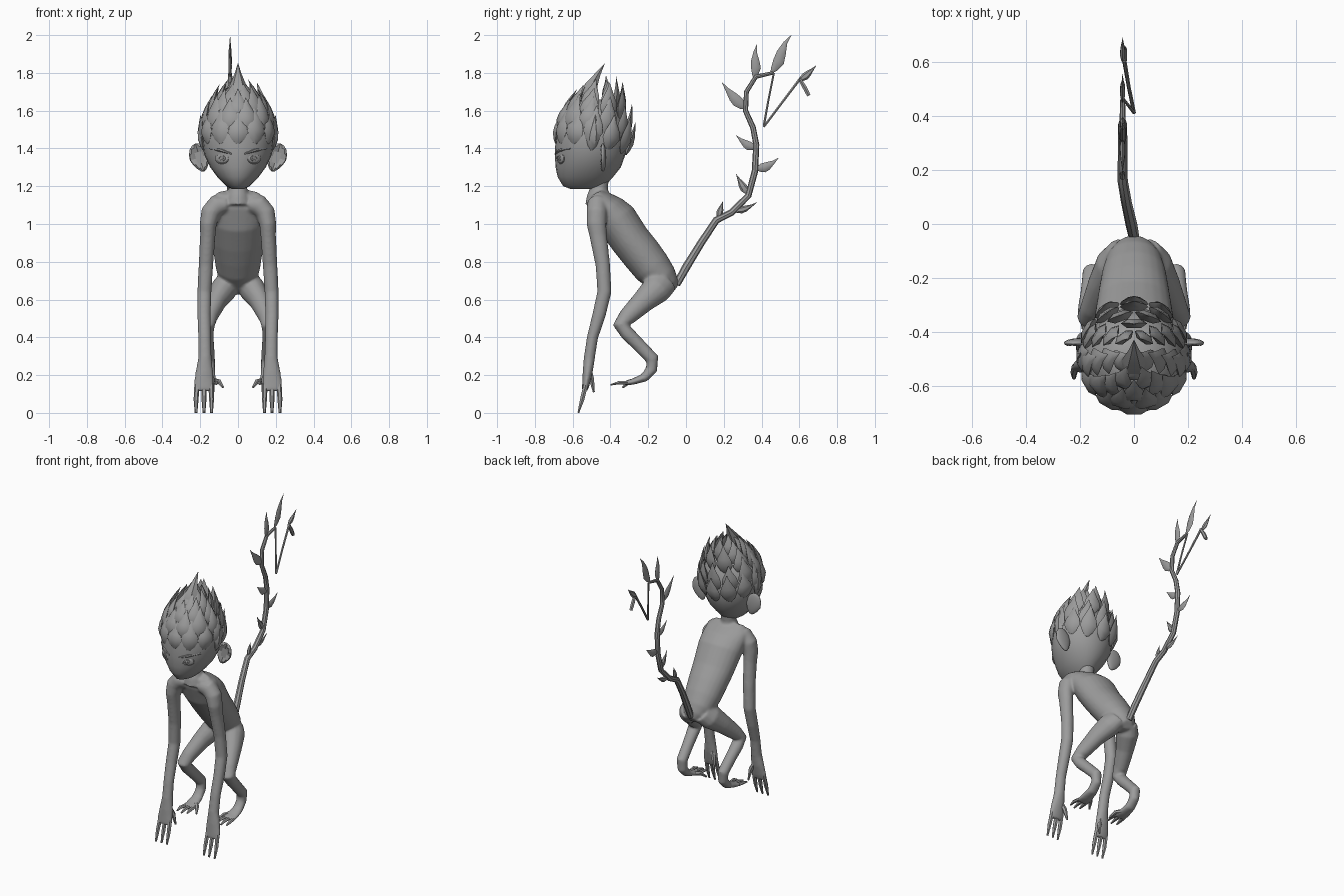
import bpy, bmesh, math
from mathutils import Vector

grey = bpy.data.materials.new("clay_grey")
grey.diffuse_color = (0.33, 0.33, 0.33, 1)


def loft(name, rings):
    """Skin a list of equal-length point rings and cap both ends."""
    bm = bmesh.new()
    rows = [[bm.verts.new(p) for p in r] for r in rings]
    n = len(rows[0])
    for a, b in zip(rows, rows[1:]):
        for i in range(n):
            j = (i + 1) % n
            bm.faces.new((a[i], a[j], b[j], b[i]))
    bm.faces.new(rows[0])
    bm.faces.new(rows[-1])
    bmesh.ops.recalc_face_normals(bm, faces=bm.faces)
    me = bpy.data.meshes.new(name)
    bm.to_mesh(me)
    bm.free()
    me.materials.append(grey)
    ob = bpy.data.objects.new(name, me)
    bpy.context.collection.objects.link(ob)
    return ob


def oval(c, u, v, ru, rv, n):
    return [c + u * ru * math.cos(2 * math.pi * i / n) + v * rv * math.sin(2 * math.pi * i / n)
            for i in range(n)]


def tube(name, pts, n=10, s=1):
    """Tube along points (x, y, z, half width[, half depth]); s=-1 mirrors in x."""
    P = [Vector((p[0] * s, p[1], p[2])) for p in pts]
    rings = []
    for i, p in enumerate(pts):
        t = (P[min(i + 1, len(P) - 1)] - P[max(i - 1, 0)]).normalized()
        u = (Vector((s, 0, 0)) - t * t.x * s).normalized()
        rings.append(oval(P[i], u, t.cross(u), p[3], p[-1], n))
    return loft(name, rings)


def leaf(name, base, tip, w, th, normal, bend=(0, 0, 0), sway=0):
    """Pointed leaf, widest a third of the way up, bowed by bend, S-curved by sway."""
    base, tip = Vector(base), Vector(tip)
    d = tip - base
    n = Vector(normal)
    n = (n - d * n.dot(d) / d.length_squared).normalized()
    u = d.normalized().cross(n)
    rings = []
    for t, k in ((0, .15), (.12, .62), (.32, 1), (.52, .85), (.78, .35), (1, .02)):
        c = base + d * t + Vector(bend) * 4 * t * (1 - t) + u * sway * math.sin(2 * math.pi * t)
        rings.append(oval(c, u, n, w * k, th * k, 6))
    return loft(name, rings)


def ball(name, c, r, rot=(0, 0, 0), seg=16):
    bpy.ops.mesh.primitive_uv_sphere_add(segments=seg, ring_count=seg // 2, radius=1,
                                         location=c, rotation=rot)
    ob = bpy.context.object
    ob.name, ob.scale = name, r
    ob.data.materials.append(grey)
    return ob


# Head: half width, front y and back y by height
head = [(1.185, .03, -.61, -.47), (1.20, .06, -.65, -.43), (1.25, .11, -.68, -.385),
        (1.30, .147, -.69, -.345), (1.37, .18, -.695, -.32), (1.45, .19, -.69, -.31),
        (1.52, .18, -.68, -.32), (1.58, .155, -.655, -.345), (1.63, .11, -.61, -.38),
        (1.66, .05, -.56, -.44)]
loft("head", [oval(Vector((0, (f + b) / 2, z)), Vector((1, 0, 0)), Vector((0, 1, 0)),
                   w, (b - f) / 2, 24) for z, w, f, b in head])

# Torso, leaning forward and tapering to the tail, and neck
body = [tube("body", [(0, -.475, 1.165, .11, .035), (0, -.45, 1.12, .148, .068),
                      (0, -.41, 1.075, .152, .092), (0, -.37, 1.025, .15, .11),
                      (0, -.295, .915, .138, .106), (0, -.235, .84, .128, .106),
                      (0, -.18, .77, .118, .102), (0, -.125, .71, .10, .085),
                      (0, -.085, .67, .07, .06), (0, -.06, .65, .035, .03)], 24),
        tube("neck", [(0, -.455, 1.25, .048), (0, -.46, 1.19, .048),
                      (0, -.465, 1.15, .06), (0, -.465, 1.10, .07)], 14)]

for s, side in ((1, "left"), (-1, "right")):
    # Arm and palm
    body.append(tube(side + "_arm", [
        (.06, -.47, 1.105, .045, .05), (.11, -.47, 1.10, .058, .055),
        (.145, -.472, 1.06, .053, .055), (.158, -.474, 1.0, .045, .053),
        (.16, -.465, .94, .041, .047), (.17, -.44, .78, .039), (.178, -.432, .64, .038),
        (.18, -.46, .52, .036), (.177, -.495, .40, .034, .03),
        (.175, -.512, .29, .036, .03), (.178, -.52, .22, .047, .027),
        (.181, -.53, .15, .055, .02), (.181, -.537, .115, .05, .015)], 14, s))
    # Leg and foot
    body.append(tube(side + "_leg", [
        (.045, -.125, .70, .06, .085), (.075, -.155, .655, .07, .08),
        (.116, -.225, .592, .056, .062), (.153, -.31, .51, .046, .048),
        (.167, -.345, .465, .044, .043), (.168, -.31, .42, .04, .038),
        (.162, -.25, .36, .036, .036), (.156, -.178, .285, .035, .036),
        (.153, -.182, .23, .032, .032), (.153, -.22, .187, .036, .024),
        (.15, -.285, .164, .046, .016), (.15, -.325, .158, .046, .012)], 14, s))
    # Fingers and thumb
    for x0, x1 in ((.143, .14), (.18, .18), (.217, .222)):
        tube(side + "_finger", [(x0, -.53, .15, .014), (x1, -.55, .07, .013),
                                (x1, -.57, 0, .007, .005)], 6, s)
    tube(side + "_thumb", [(.165, -.515, .24, .015), (.14, -.50, .18, .015),
                           (.13, -.488, .11, .006)], 6, s)
    # Toes
    for x0, x1, y1, z1 in ((.12, .115, -.385, .15), (.15, .15, -.40, .148), (.18, .187, -.39, .15)):
        tube(side + "_toe", [(x0, -.31, .16, .014, .01), (x1, -.355, .16, .013, .01),
                             (x1, y1, z1, .006, .004)], 6, s)
    tube(side + "_big_toe", [(.13, -.27, .17, .015), (.10, -.30, .165, .013),
                             (.08, -.335, .135, .006)], 6, s)
    # Cupped ear facing forward, tapering to a narrow lobe joined to the head
    ear = ball(side + "_ear", (s * .203, -.44, 1.352), (.054, .018, .078), (0, s * .3, 0))
    for v in ear.data.vertices:
        if v.co.y < 0 and math.hypot(v.co.x, v.co.z) < .75:
            v.co.y = 0
        if v.co.z < 0:
            v.co.x *= 1 + .35 * v.co.z
    # Eye with rim, iris, pupil and brow
    turn = s * .48
    ball(side + "_eye", (s * .084, -.664, 1.348), (.038, .009, .026), (0, 0, turn))
    for name, r, t, y in (("iris", .018, .003, -.672), ("eye_rim", .037, .004, -.664)):
        bpy.ops.mesh.primitive_torus_add(major_radius=r, minor_radius=t, major_segments=18,
                                         minor_segments=6, location=(s * .084, y, 1.348),
                                         rotation=(math.pi / 2, 0, turn))
        ob = bpy.context.object
        ob.name = side + "_" + name
        ob.scale.y = .75
        ob.data.materials.append(grey)
    ball(side + "_pupil", (s * .084, -.673, 1.348), (.008, .005, .008), (0, 0, turn), 10)
    tube(side + "_brow", [(.035, -.692, 1.372, .004), (.09, -.67, 1.39, .009),
                          (.15, -.612, 1.40, .004)], 6, s)

# Hair: rings of overlapping scales pointing up and a little back
# (height, half width, front, back, count, length, scale half width, lean inwards)
rows = [(1.425, .185, -.69, -.318, 12, .185, .053, .08),
        (1.49, .176, -.677, -.325, 11, .19, .053, .18),
        (1.55, .15, -.648, -.345, 9, .18, .052, .27),
        (1.595, .112, -.61, -.375, 7, .165, .049, .34),
        (1.63, .065, -.57, -.41, 5, .14, .042, .36)]
for k, (z, w, f, b, n, length, hw, lean) in enumerate(rows):
    for i in range(n):
        a = 2 * math.pi * (i + .5 * (k % 2)) / n
        out = Vector((math.sin(a), -math.cos(a), 0))
        base = Vector((out.x * w, (f + b) / 2 + out.y * (b - f) / 2, z))
        back = max(0, out.y)
        base.z -= .06 * back * (k < 2)
        d = (Vector((0, .17, 1)) - out * (lean - .2 * back)).normalized()
        leaf("hair_scale", base, base + d * length * (1 + .12 * (i % 2)), hw, .02, out,
             out * (.014 - .008 * back))
leaf("crown_spike", (0, -.56, 1.60), (0, -.43, 1.85), .054, .045, (0, -1, 0), (0, -.01, 0))
for s in (1, -1):
    leaf("temple_scale", (s * .183, -.50, 1.39), (s * .198, -.48, 1.58), .036, .02, (s, 0, 0),
         (s * .008, 0, 0))

# Tail: a bending vine
X = -.042
tube("tail", [(0, -.05, .68, .02), (-.01, 0, .77, .022), (-.028, .08, .90, .02),
     (X, .16, 1.02, .019), (X, .24, 1.06, .018), (X, .33, 1.15, .017), (X, .365, 1.28, .017),
     (X, .372, 1.42, .016), (X, .355, 1.51, .015), (X, .315, 1.60, .014), (X, .32, 1.70, .013),
     (X, .37, 1.78, .012), (X, .46, 1.80, .009)], 8)
tube("tail_twig", [(X, .465, 1.80, .006), (-.02, .437, 1.66, .006), (0, .412, 1.52, .007)], 6)
tube("tail_twig_end", [(0, .412, 1.515, .007), (-.02, .51, 1.645, .007),
                       (-.036, .605, 1.77, .008)], 6)
tube("tail_bud", [(-.036, .60, 1.77, .009), (-.038, .63, 1.72, .013), (-.038, .65, 1.68, .011)], 6)
# Tail leaves: base y z, tip y z, half width, sag, sway
for y0, z0, y1, z1, w, sag, sway in (
        (.45, 1.80, .557, 2.0, .03, 0, .008), (.36, 1.77, .375, 1.95, .026, 0, .006),
        (.315, 1.61, .19, 1.75, .03, .01, 0), (.37, 1.40, .265, 1.47, .024, .012, 0),
        (.37, 1.29, .49, 1.35, .026, .014, 0), (.33, 1.16, .265, 1.265, .022, .008, 0),
        (.25, 1.07, .375, 1.115, .019, .012, 0), (.17, 1.03, .195, 1.12, .018, 0, 0),
        (.60, 1.76, .69, 1.84, .02, .006, 0)):
    leaf("tail_leaf", (X, y0, z0), (X, y1, z1), w, .011, (1, 0, 0), (0, 0, -sag), sway)

# Smooth shading with sharp creases kept
bpy.ops.object.select_all(action='DESELECT')
for ob in bpy.context.scene.objects:
    ob.select_set(True)
    bpy.context.view_layer.objects.active = ob
bpy.ops.object.shade_smooth_by_angle(angle=math.radians(40))

# Blend torso, neck, arms and legs into one skin
bpy.ops.object.select_all(action='DESELECT')
for ob in body:
    ob.select_set(True)
bpy.context.view_layer.objects.active = body[0]
bpy.ops.object.join()
skin = body[0].modifiers.new("skin", 'REMESH')
skin.mode, skin.voxel_size, skin.use_smooth_shade = 'VOXEL', .007, True
soft = body[0].modifiers.new("soften", 'SMOOTH')
soft.factor, soft.iterations = .5, 12
